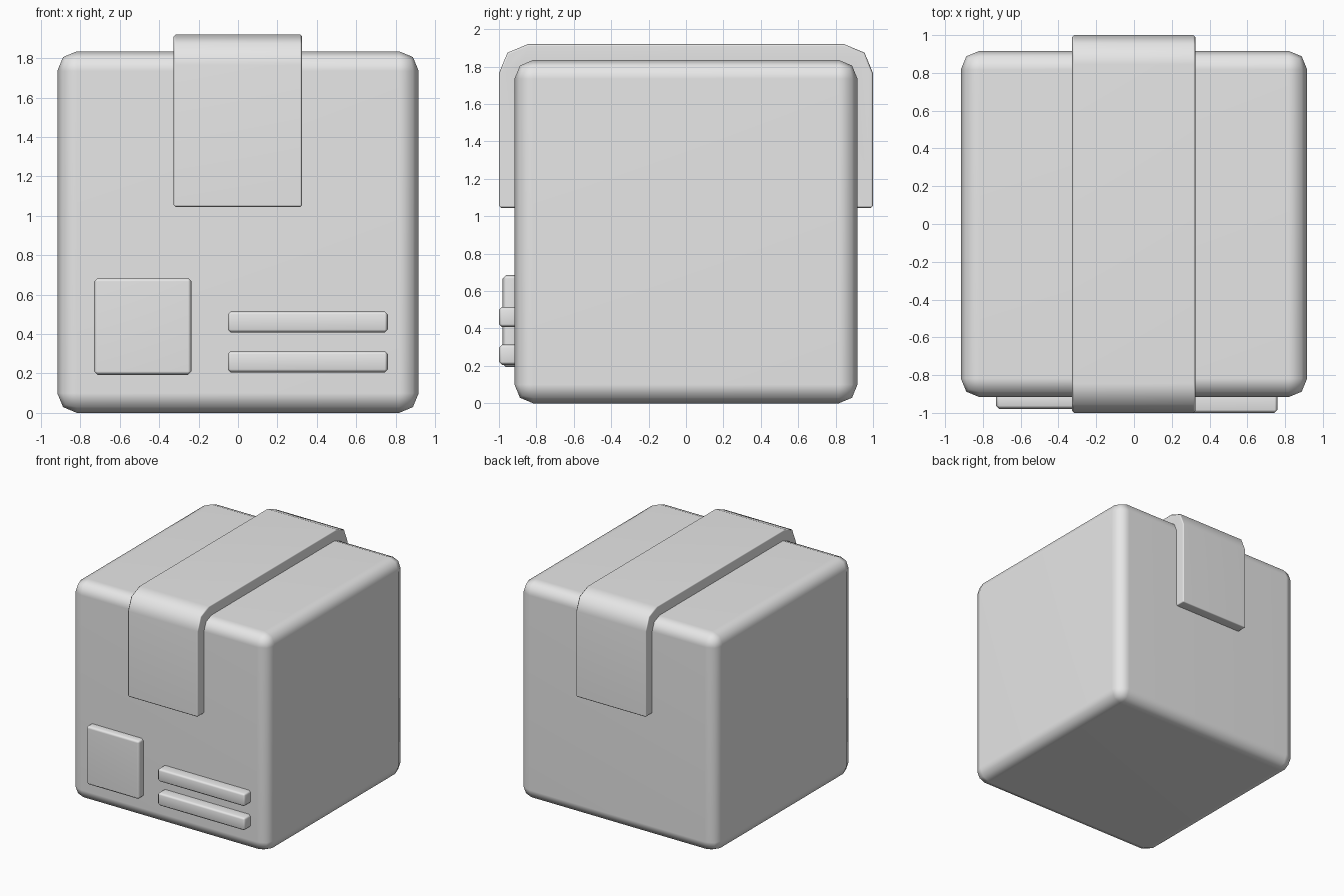
import bpy, bmesh, math

if "Cube" in bpy.data.objects:
    bpy.data.objects.remove(bpy.data.objects["Cube"], do_unlink=True)

GREY = (0.8, 0.8, 0.8, 1)
mat = bpy.data.materials.new("plain_grey")
mat.use_nodes = True
mat.diffuse_color = GREY
mat.node_tree.nodes["Principled BSDF"].inputs["Base Color"].default_value = GREY


def prism(name, profile, x0, x1, bevel, segments=1):
    """Extrude a (y, z) profile along x, round its sharp edges, shade smooth."""
    bm = bmesh.new()
    face = bm.faces.new([bm.verts.new((x0, y, z)) for y, z in profile])
    ext = bmesh.ops.extrude_face_region(bm, geom=[face])
    moved = [g for g in ext["geom"] if isinstance(g, bmesh.types.BMVert)]
    bmesh.ops.translate(bm, verts=moved, vec=(x1 - x0, 0, 0))
    bmesh.ops.recalc_face_normals(bm, faces=bm.faces)
    sharp = [e for e in bm.edges if e.calc_face_angle(0) > math.radians(60)]
    bmesh.ops.bevel(bm, geom=sharp, offset=bevel, offset_type="OFFSET",
                    segments=segments, profile=0.5, affect="EDGES")
    mesh = bpy.data.meshes.new(name)
    bm.to_mesh(mesh)
    bm.free()
    mesh.materials.append(mat)
    obj = bpy.data.objects.new(name, mesh)
    bpy.context.collection.objects.link(obj)
    bpy.ops.object.select_all(action="DESELECT")
    obj.select_set(True)
    bpy.context.view_layer.objects.active = obj
    bpy.ops.object.shade_smooth_by_angle(angle=math.radians(60))
    weighted = obj.modifiers.new("weighted_normals", "WEIGHTED_NORMAL")
    weighted.keep_sharp = True
    return obj


def rect(y0, y1, z0, z1):
    return [(y0, z0), (y1, z0), (y1, z1), (y0, z1)]


# Rounded carton
HALF, HEIGHT = 0.917, 1.835
prism("box_body", rect(-HALF, HALF, 0, HEIGHT), -HALF, HALF, 0.1, 2)

# Tape strip folded over the top, front and back
TOP, END, BEND, INNER = 1.92, 1.045, 0.155, 0.87
arc = []
for i in range(3):
    a = i * math.pi / 4
    arc.append((1 - BEND + BEND * math.cos(a), TOP - BEND + BEND * math.sin(a)))
outer = [(1, END)] + arc
inner = [(INNER, 1.79), (INNER, END)]
half = inner[::-1][:1] + outer
tape = half + [(-y, z) for y, z in reversed(half)]
tape += [(-INNER, 1.79), (INNER, 1.79)]
prism("tape_strip", tape, -0.327, 0.325, 0.01)

# Raised label and two text bars on the front
prism("square_label", rect(-0.98, -0.88, 0.193, 0.685), -0.73, -0.236, 0.018)
for name, z in (("lower_bar", 0.205), ("upper_bar", 0.407)):
    prism(name, rect(-1.0, -0.88, z, z + 0.109), -0.052, 0.76, 0.016)
